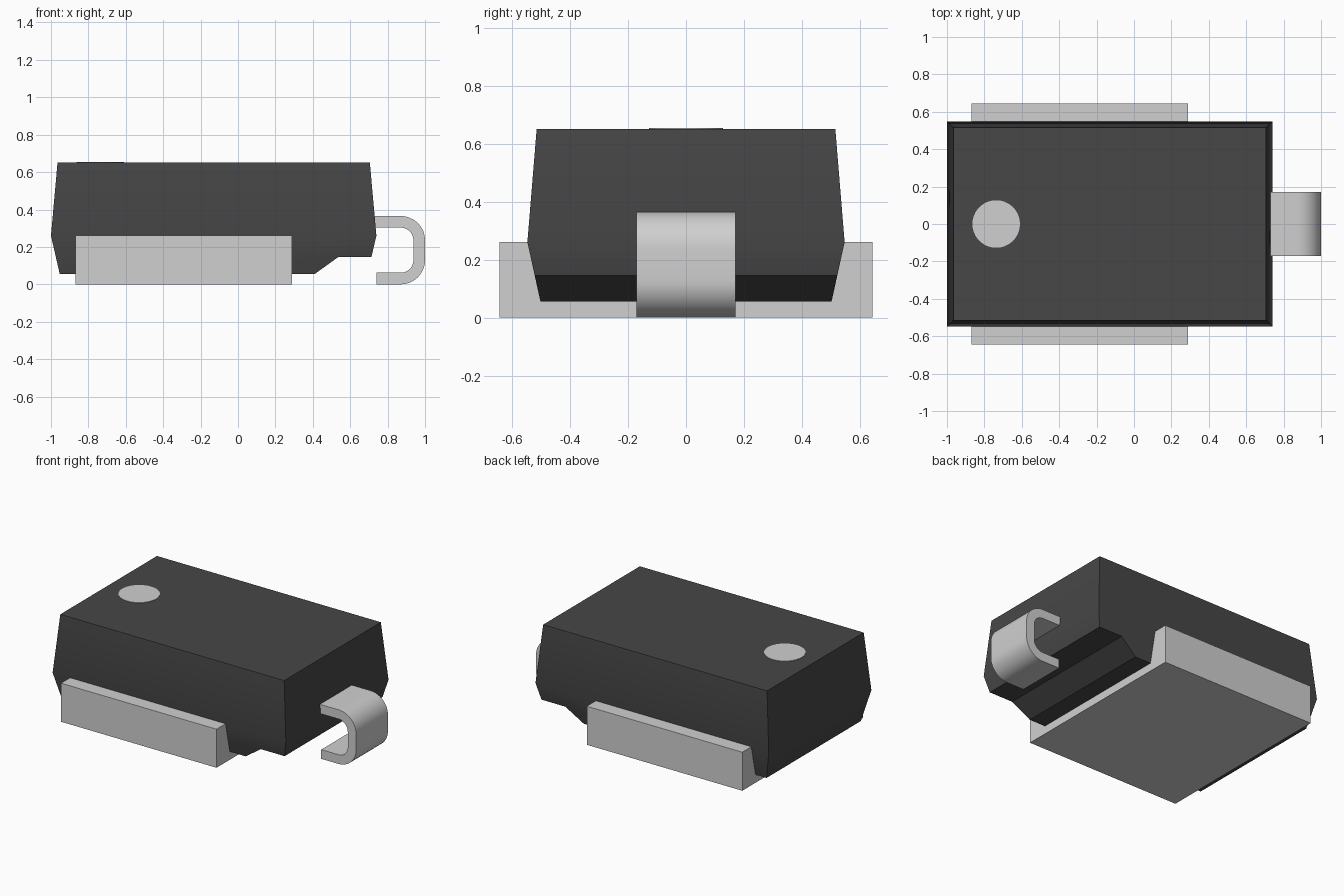
import bpy, bmesh, math

cube = bpy.data.objects.get("Cube")
if cube:
    bpy.data.objects.remove(cube, do_unlink=True)


def material(name, value):
    m = bpy.data.materials.new(name)
    m.use_nodes = True
    colour = (value, value, value, 1)
    m.diffuse_color = colour
    bsdf = m.node_tree.nodes["Principled BSDF"]
    bsdf.inputs["Base Color"].default_value = colour
    bsdf.inputs["Roughness"].default_value = 0.6
    return m


black_plastic = material("black plastic", 0.063)
tin_grey = material("tin grey", 0.63)


def finish(name, bm, mat):
    bmesh.ops.recalc_face_normals(bm, faces=bm.faces)
    me = bpy.data.meshes.new(name)
    bm.to_mesh(me)
    bm.free()
    me.materials.append(mat)
    ob = bpy.data.objects.new(name, me)
    bpy.context.collection.objects.link(ob)
    bpy.ops.object.select_all(action='DESELECT')
    ob.select_set(True)
    bpy.context.view_layer.objects.active = ob
    bpy.ops.object.shade_smooth_by_angle(angle=math.radians(30))
    return ob


def prism(name, profile, half_width, caps, mat):
    """Sweep an (x, z) profile across y; half_width(z) sets the depth."""
    bm = bmesh.new()
    front = [bm.verts.new((x, -half_width(z), z)) for x, z in profile]
    back = [bm.verts.new((x, half_width(z), z)) for x, z in profile]
    n = len(profile)
    for i in range(n):
        j = (i + 1) % n
        bm.faces.new((front[i], front[j], back[j], back[i]))
    for side in (front, back):
        for cap in caps:
            bm.faces.new([side[i] for i in cap])
    return finish(name, bm, mat)


# Moulded body: drafted above and below the parting line, stepped underside
TOP, MID, BOTTOM = 0.65, 0.26, 0.055


def body_half_width(z):
    if z > MID:
        return 0.547 - 0.032 * (z - MID) / (TOP - MID)
    return 0.547 - 0.045 * (MID - z) / (MID - BOTTOM)


body_profile = [(-0.965, TOP), (-1.0, MID), (-0.953, BOTTOM), (0.41, BOTTOM),
                (0.535, 0.145), (0.713, 0.145), (0.74, MID), (0.705, TOP)]
prism("body", body_profile, body_half_width,
      [(0, 1, 6, 7), (1, 2, 3, 4, 5, 6)], black_plastic)

# Wide solder pad passing under the body
pad_profile = [(-0.87, 0), (0.29, 0), (0.29, 0.26), (-0.87, 0.26)]
prism("solder_pad", pad_profile, lambda z: 0.643, [range(4)], tin_grey)


# Bent lead with a C-shaped section
def arc(cz, radius, start, end, steps=12):
    angles = [math.radians(start + (end - start) * i / steps)
              for i in range(steps + 1)]
    return [(0.87 + radius * math.cos(a), cz + radius * math.sin(a))
            for a in angles]


R_OUT, R_IN, UPPER, LOWER = 0.13, 0.068, 0.235, 0.13
lead_profile = ([(0.70, UPPER + R_OUT)]
                + arc(UPPER, R_OUT, 90, 0) + arc(LOWER, R_OUT, 0, -90)
                + [(0.74, LOWER - R_OUT), (0.74, LOWER - R_IN)]
                + arc(LOWER, R_IN, -90, 0) + arc(UPPER, R_IN, 0, 90)
                + [(0.70, UPPER + R_IN)])
prism("bent_lead", lead_profile, lambda z: 0.17,
      [range(len(lead_profile))], tin_grey)

# Round polarity mark on the top face
bm = bmesh.new()
bmesh.ops.create_cone(bm, cap_ends=True, segments=64,
                      radius1=0.127, radius2=0.127, depth=0.006)
bmesh.ops.translate(bm, verts=bm.verts, vec=(-0.737, 0, TOP))
finish("polarity_mark", bm, tin_grey)
